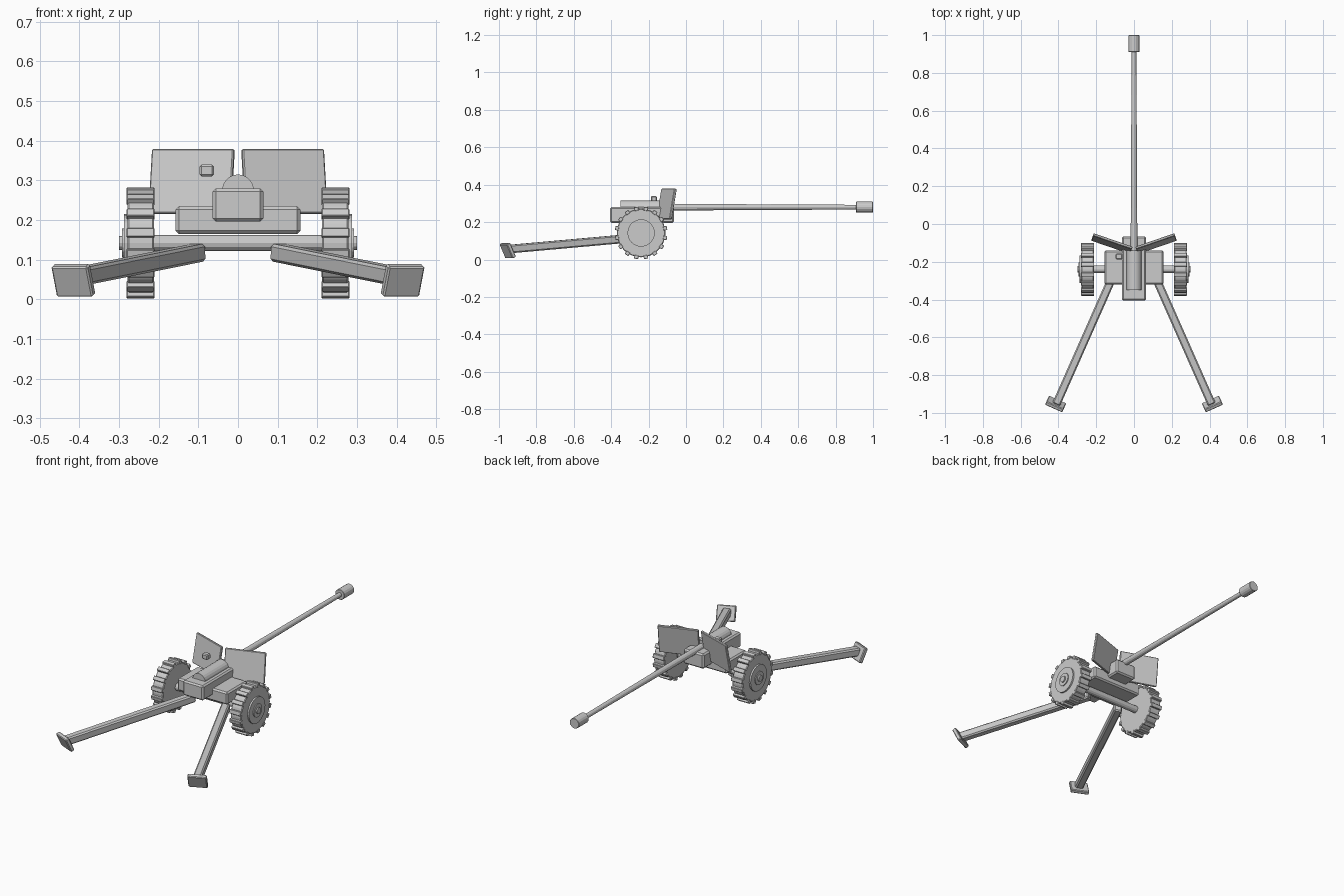
import bpy, math
from mathutils import Vector, Matrix

if "Cube" in bpy.data.objects:
    bpy.data.objects.remove(bpy.data.objects["Cube"])


def finish(o, name, bevel=0.0):
    o.name = name
    if bevel:
        m = o.modifiers.new("edge_bevel", 'BEVEL')
        m.width = bevel
        m.segments = 1
    return o


def box(name, loc, size, rot=None, bevel=0.005):
    bpy.ops.mesh.primitive_cube_add(size=1)
    o = bpy.context.object
    o.data.transform(Matrix.Diagonal((*size, 1)))
    o.matrix_world = Matrix.Translation(loc) @ (rot.to_4x4() if rot else Matrix())
    return finish(o, name, bevel)


def rod(name, a, b, r1, r2=None, sides=16, bevel=0.0):
    a, b = Vector(a), Vector(b)
    bpy.ops.mesh.primitive_cone_add(vertices=sides, radius1=r1, radius2=r1 if r2 is None else r2,
                                    depth=(b - a).length)
    o = bpy.context.object
    o.matrix_world = Matrix.Translation((a + b) / 2) @ (b - a).to_track_quat('Z', 'Y').to_matrix().to_4x4()
    return finish(o, name, bevel)


# Gun: carriage, cradle, recoil housing, barrel and muzzle brake
box("carriage", (0, -0.23, 0.2), (0.314, 0.18, 0.07), bevel=0.008)
box("cradle", (0, -0.235, 0.238), (0.128, 0.34, 0.084), bevel=0.008)
rod("recoil_housing", (0, -0.35, 0.275), (0, -0.14, 0.275), 0.04, sides=20)
rod("barrel", (0, -0.15, 0.28), (0, 0.93, 0.28), 0.018, 0.0125, sides=12)
rod("muzzle_brake", (0, 0.91, 0.28), (0, 1.0, 0.28), 0.029, sides=16, bevel=0.002)
box("sight", (-0.079, -0.172, 0.325), (0.036, 0.032, 0.03))
rod("axle", (-0.29, -0.24, 0.142), (0.29, -0.24, 0.142), 0.02, sides=12)

WY, WZ, LUGS = -0.24, 0.142, 16
for side, s in (("left", -1), ("right", 1)):
    # Wheel with tread lugs and stepped hub
    rod(side + "_wheel", (s * 0.212, WY, WZ), (s * 0.279, WY, WZ), 0.13, sides=32, bevel=0.004)
    rod(side + "_hub", (s * 0.27, WY, WZ), (s * 0.288, WY, WZ), 0.073, sides=24)
    rod(side + "_hub_ring", (s * 0.28, WY, WZ), (s * 0.293, WY, WZ), 0.037, sides=20)
    rod(side + "_hub_cap", (s * 0.28, WY, WZ), (s * 0.3, WY, WZ), 0.018, sides=12)
    for i in range(LUGS):
        a = math.tau * (i + 0.5) / LUGS
        box(f"{side}_lug_{i}", (s * 0.2455, WY + 0.131 * math.sin(a), WZ + 0.131 * math.cos(a)),
            (0.07, 0.023, 0.02), Matrix.Rotation(-a, 3, 'X'), bevel=0.002)

    # Angled shield plate leaning forward
    yaw = Matrix.Rotation(s * math.radians(19), 3, 'Z')
    box(side + "_shield", (s * 0.117, -0.104, 0.297), (0.218, 0.014, 0.165),
        yaw @ Matrix.Rotation(-math.radians(10), 3, 'X'), bevel=0.003)

    # Splayed trail leg and its spade
    a, b = Vector((s * 0.1, -0.25, 0.118)), Vector((s * 0.412, -0.955, 0.055))
    d = b - a
    side_axis = d.cross(Vector((0, 0, 1))).normalized()
    up = side_axis.cross(d).normalized()
    rot = Matrix((side_axis, d.normalized(), up)).transposed()
    box(side + "_trail", (a + b) / 2, (0.044, d.length, 0.045), rot, bevel=0.007)
    yaw = Matrix.Rotation(s * math.radians(24), 3, 'Z')
    box(side + "_spade", (s * 0.415, -0.953, 0.048), (0.1, 0.022, 0.084),
        yaw @ Matrix.Rotation(math.radians(25), 3, 'X'), bevel=0.004)
